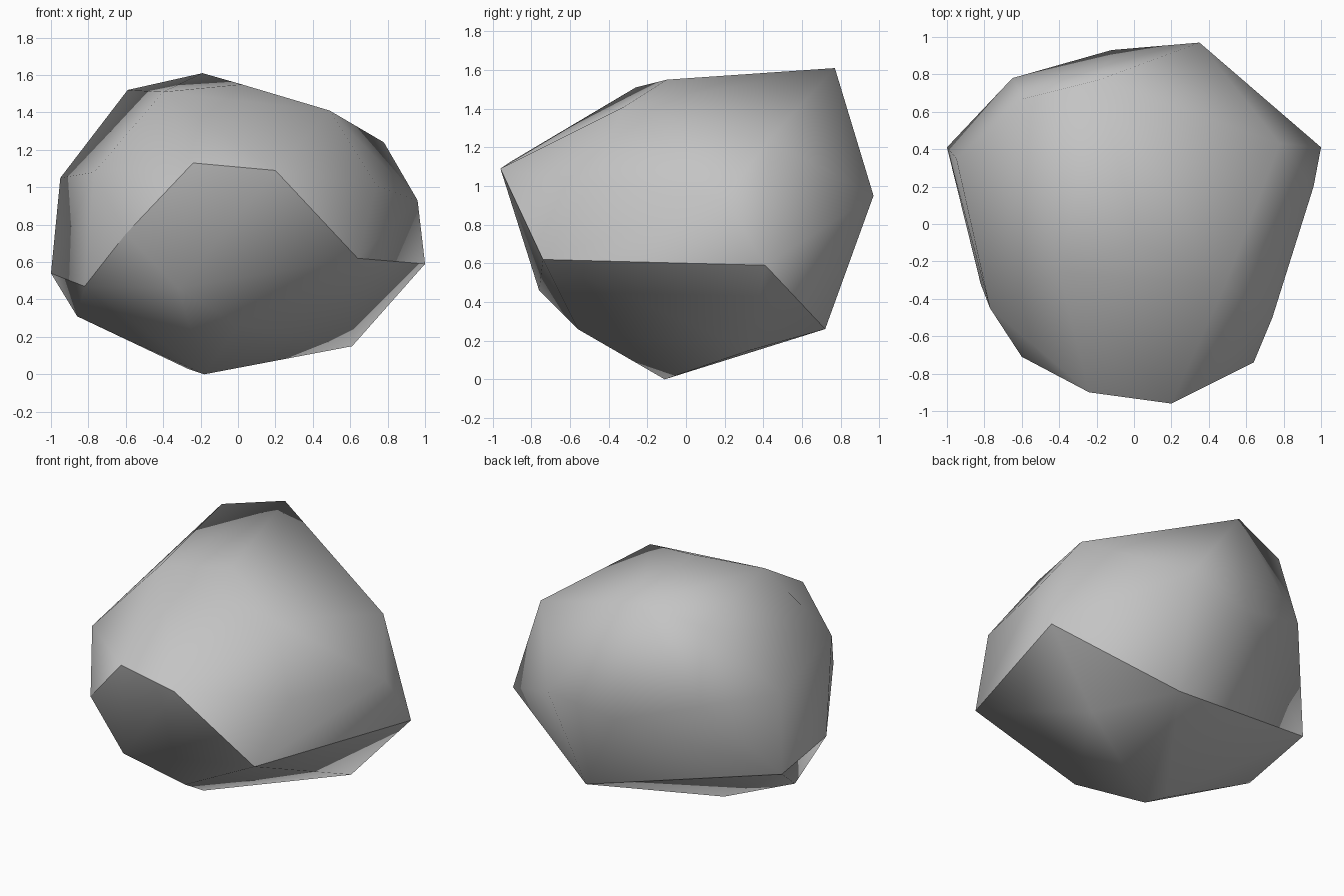
import bpy
import bmesh

cube = bpy.data.objects.get("Cube")
if cube:
    bpy.data.objects.remove(cube, do_unlink=True)

# Stone surface colour
stone = bpy.data.materials.new("stone grey")
stone.use_nodes = True
grey = (0.55, 0.55, 0.55, 1)
stone.diffuse_color = grey
stone.node_tree.nodes["Principled BSDF"].inputs["Base Color"].default_value = grey

# Corners of the rounded upper dome: crown, then flanks
dome = [
    (-.19, .77, 1.61), (-.59, .67, 1.52), (-.4, -.26, 1.51),
    (.02, -.1, 1.55), (.49, -.32, 1.41), (.78, .43, 1.24),
    (.74, -.5, 1.01), (.96, .2, .93), (.35, .97, .95),
    (-.12, .93, .87), (-.65, .78, 1.04), (-.95, .35, 1.05),
    (-.77, -.45, 1.08),
]

# Corners of the sharp broken rim, going round the stone
rim = [
    (-.24, -.9, 1.13), (.2, -.96, 1.09), (.64, -.74, .62),
    (1, .41, .59), (.24, .72, .26), (-1, .41, .54),
    (-.82, -.32, .47), (-.6, -.71, .75),
]

# Corners of the broken underside
underside = [
    (.61, .33, .15), (-.86, .07, .31), (-.27, -.02, .03),
    (-.18, -.11, 0), (0, -.56, .26), (-.32, -.76, .46),
]

# Wrap the corners into one solid stone
bm = bmesh.new()
dome_verts = {bm.verts.new(point) for point in dome}
for point in rim + underside:
    bm.verts.new(point)
bmesh.ops.convex_hull(bm, input=list(bm.verts))
loose = [vert for vert in bm.verts if not vert.link_faces]
dome_verts -= set(loose)
bmesh.ops.delete(bm, geom=loose, context="VERTS")
bmesh.ops.recalc_face_normals(bm, faces=list(bm.faces))


def on_dome(face):
    return any(vert in dome_verts for vert in face.verts)


# Smooth both halves and keep the broken rim crisp
for face in bm.faces:
    face.smooth = True
for edge in bm.edges:
    sides = {on_dome(face) for face in edge.link_faces}
    edge.smooth = len(sides) == 1

mesh = bpy.data.meshes.new("boulder")
bm.to_mesh(mesh)
bm.free()
mesh.materials.append(stone)
boulder = bpy.data.objects.new("boulder", mesh)
bpy.context.scene.collection.objects.link(boulder)
